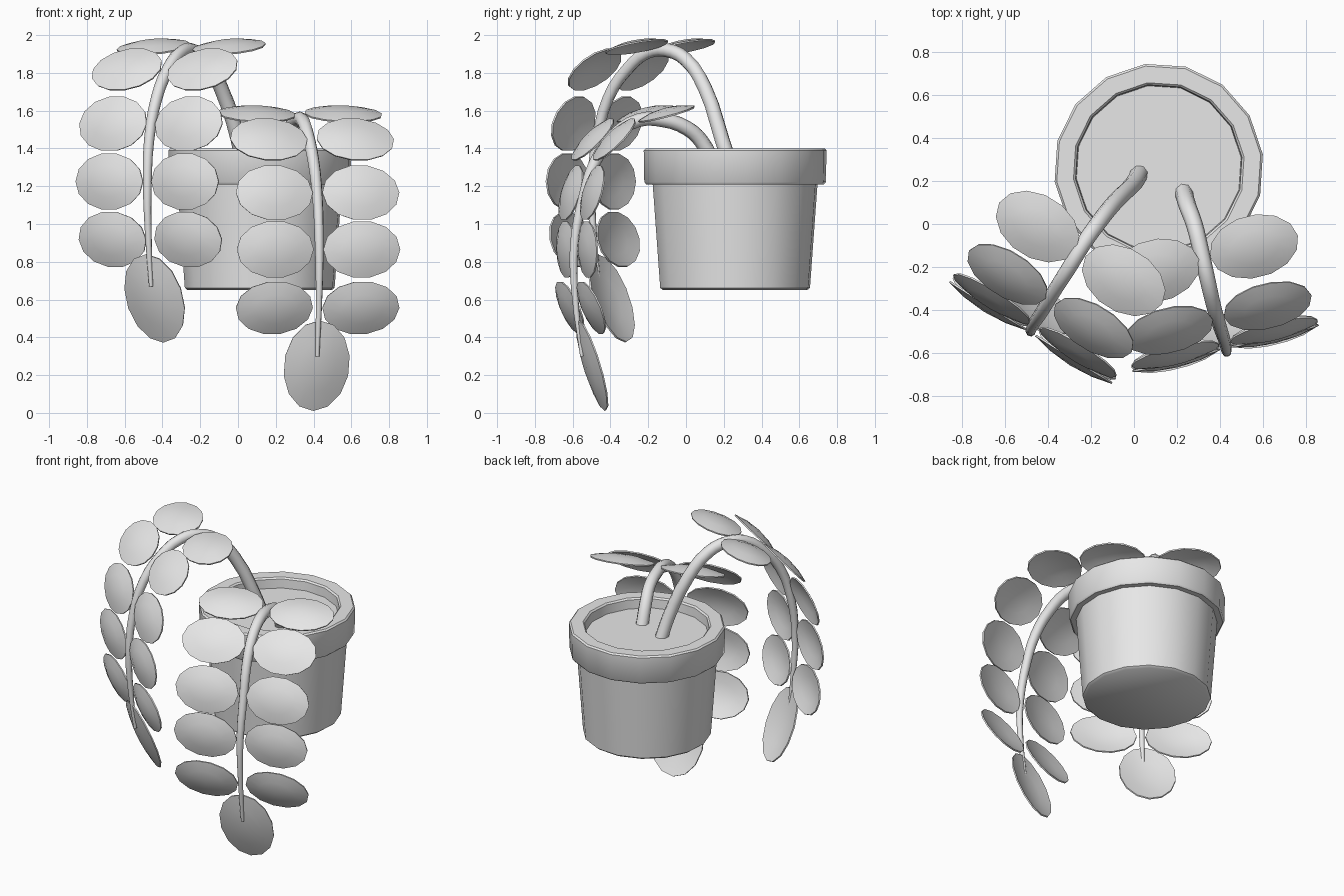
import bpy, bmesh
from math import sin, cos, pi, radians
from mathutils import Vector, Matrix

cube = bpy.data.objects.get("Cube")
if cube:
    bpy.data.objects.remove(cube, do_unlink=True)

grey = bpy.data.materials.new("plain_grey")
grey.use_nodes = True
grey.diffuse_color = (0.8, 0.8, 0.8, 1)
grey.node_tree.nodes["Principled BSDF"].inputs["Base Color"].default_value = (0.8, 0.8, 0.8, 1)


def finish(obj, angle):
    """Shade an object smoothly but keep its sharp edges."""
    bpy.ops.object.select_all(action='DESELECT')
    obj.select_set(True)
    bpy.context.view_layer.objects.active = obj
    if obj.type == 'CURVE':
        bpy.ops.object.convert(target='MESH')
        obj = bpy.context.object
    bpy.ops.object.shade_smooth_by_angle(angle=radians(angle))


def add_mesh(name, bm, angle=40):
    bmesh.ops.recalc_face_normals(bm, faces=bm.faces)
    mesh = bpy.data.meshes.new(name)
    bm.to_mesh(mesh)
    bm.free()
    mesh.materials.append(grey)
    obj = bpy.data.objects.new(name, mesh)
    bpy.context.collection.objects.link(obj)
    finish(obj, angle)
    return obj


def lathe(name, profile, centre, sides=16):
    """Spin a (radius, height) profile and cap both ends."""
    bm = bmesh.new()
    rings = []
    for r, z in profile:
        turn = [radians(7.5) + 2 * pi * i / sides for i in range(sides)]
        rings.append([bm.verts.new((centre[0] + r * cos(a), centre[1] + r * sin(a), z)) for a in turn])
    for low, high in zip(rings, rings[1:]):
        for i in range(sides):
            j = (i + 1) % sides
            bm.faces.new((low[i], low[j], high[j], high[i]))
    bm.faces.new(rings[0])
    bm.faces.new(rings[-1])
    return add_mesh(name, bm)


def stem(name, points):
    """Tapered tube through the given points."""
    curve = bpy.data.curves.new(name, 'CURVE')
    curve.dimensions = '3D'
    curve.bevel_depth = 1
    curve.bevel_resolution = 2
    curve.resolution_u = 3
    curve.use_fill_caps = True
    spline = curve.splines.new('BEZIER')
    spline.bezier_points.add(len(points) - 1)
    for i, (bp, co) in enumerate(zip(spline.bezier_points, points)):
        bp.co = co
        bp.handle_left_type = bp.handle_right_type = 'AUTO'
        t = i / (len(points) - 1)
        bp.radius = 0.042 - 0.013 * t - 0.018 * t ** 4
    curve.materials.append(grey)
    obj = bpy.data.objects.new(name, curve)
    bpy.context.collection.objects.link(obj)
    finish(obj, 50)


def leaf(name, centre, long_axis, wide_axis, normal, half_long, half_wide, sides=14):
    """Thin oval leaf with a gentle outward dome."""
    bm = bmesh.new()
    frame = Matrix((long_axis, wide_axis, normal)).transposed()

    def vert(r, a):
        local = Vector((half_long * r * cos(a), half_wide * r * sin(a), 0.03 * (0.5 - r * r)))
        return bm.verts.new(Vector(centre) + frame @ local)

    mid = vert(0, 0)
    rings = [[vert(r, 2 * pi * i / sides) for i in range(sides)] for r in (0.55, 1)]
    for i in range(sides):
        j = (i + 1) % sides
        bm.faces.new((mid, rings[0][i], rings[0][j]))
        bm.faces.new((rings[0][i], rings[1][i], rings[1][j], rings[0][j]))
    bmesh.ops.recalc_face_normals(bm, faces=bm.faces)
    bmesh.ops.solidify(bm, geom=bm.faces[:], thickness=0.009)
    add_mesh(name, bm)


def vine(side_name, side, path, pairs, tip):
    """Stem, leaf pairs as (middle, pitch) and one hanging end leaf."""
    side = Vector(side).normalized()
    up = Vector((0, 0, 1))
    out = side.cross(up)
    stem(side_name + "_stem", path)

    def axes(pitch):
        a = radians(pitch)
        return out * cos(a) - up * sin(a), out * sin(a) + up * cos(a)

    for n, (middle, pitch) in enumerate(pairs, 1):
        along, normal = axes(pitch)
        for hand, sign in (("a", -1), ("b", 1)):
            leaf(f"{side_name}_leaf_{n}{hand}", Vector(middle) + side * sign * 0.236,
                 side * sign, along, normal, 0.21, 0.152)
    along, normal = axes(tip[1])
    leaf(side_name + "_end_leaf", tip[0], along, side, normal, 0.25, 0.18)


# Pot with rim and inner wall, then the soil
POT = (0.115, 0.26)
lathe("pot", [(0.385, 0.65), (0.40, 0.662), (0.44, 1.21), (0.475, 1.21), (0.485, 1.222),
              (0.488, 1.39), (0.478, 1.40), (0.40, 1.40), (0.39, 1.39), (0.385, 1.32)], POT)
lathe("soil", [(0.388, 1.31), (0.388, 1.33)], POT)

# Tall vine on the model's right
vine("right_vine", (0.85, -0.53, 0),
     [(0.025, 0.235, 1.31), (0, 0.19, 1.45), (-0.09, 0.1, 1.72), (-0.17, 0, 1.87),
      (-0.24, -0.1, 1.92), (-0.30, -0.2, 1.91), (-0.37, -0.31, 1.82), (-0.43, -0.41, 1.67),
      (-0.47, -0.47, 1.45), (-0.48, -0.5, 1.2), (-0.475, -0.49, 0.95), (-0.46, -0.46, 0.67)],
     [((-0.25, -0.14, 1.955), 15), ((-0.395, -0.37, 1.83), 47), ((-0.47, -0.487, 1.535), 75),
      ((-0.49, -0.52, 1.225), 90), ((-0.473, -0.5, 0.915), 102)],
     ((-0.45, -0.41, 0.6), 111))

# Low vine on the model's left
vine("left_vine", (0.97, 0.24, 0),
     [(0.23, 0.15, 1.31), (0.25, 0.08, 1.44), (0.28, 0, 1.51), (0.31, -0.12, 1.55),
      (0.34, -0.25, 1.55), (0.37, -0.38, 1.47), (0.40, -0.48, 1.33), (0.42, -0.54, 1.15),
      (0.43, -0.59, 0.9), (0.43, -0.59, 0.65), (0.42, -0.55, 0.3)],
     [((0.33, -0.165, 1.6), 16), ((0.395, -0.45, 1.46), 47), ((0.425, -0.57, 1.17), 75),
      ((0.43, -0.595, 0.865), 92), ((0.425, -0.575, 0.55), 112)],
     ((0.42, -0.515, 0.245), 107))
